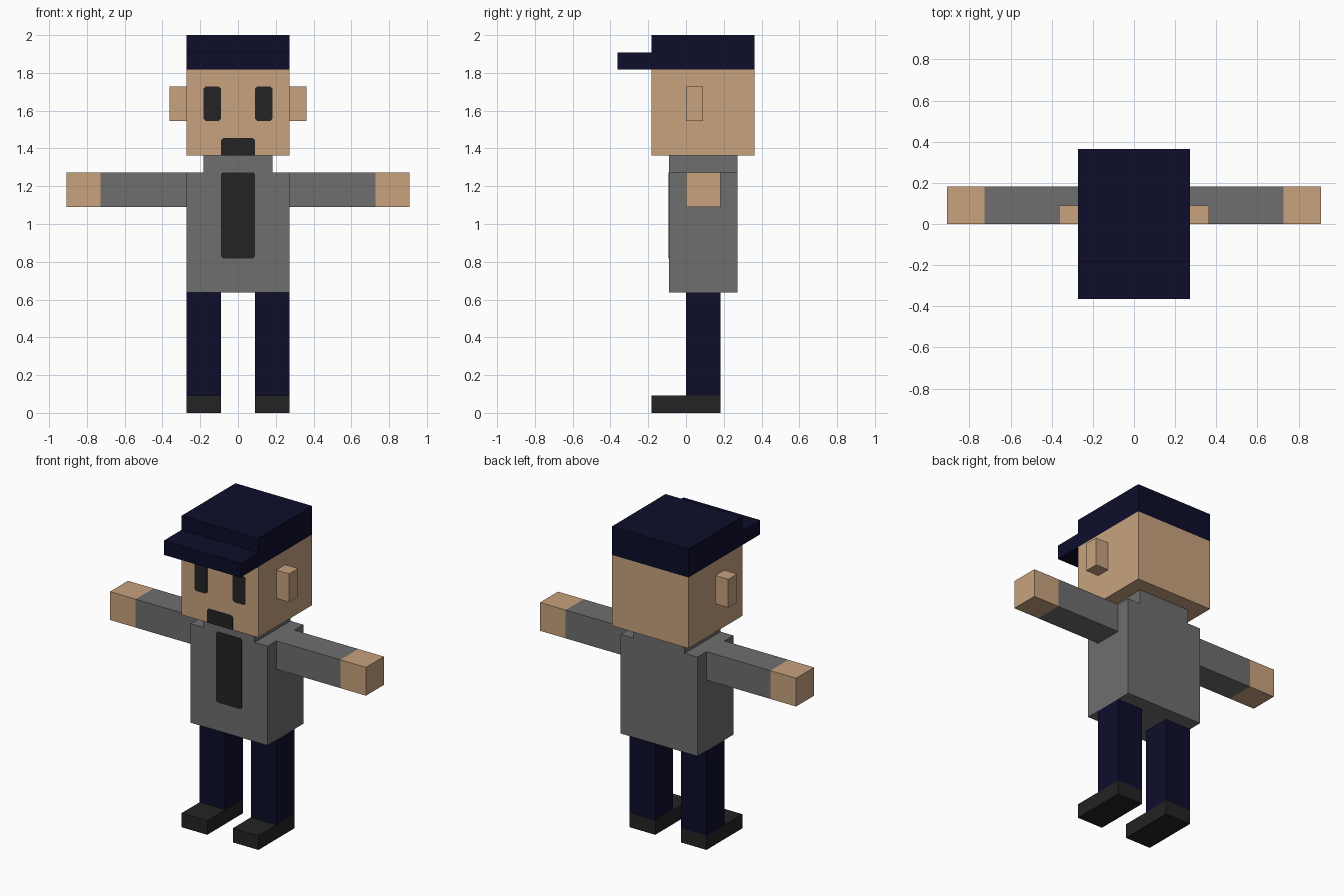
import bpy, bmesh

if "Cube" in bpy.data.objects:
    bpy.data.objects.remove(bpy.data.objects["Cube"])

U = 1 / 11  # one block of the design grid; the figure is 22 blocks tall


def material(name, rgb):
    m = bpy.data.materials.new(name)
    m.diffuse_color = (*rgb, 1)
    m.use_nodes = True
    m.node_tree.nodes["Principled BSDF"].inputs["Base Color"].default_value = m.diffuse_color
    return m


SKIN = material("skin", (0.58, 0.365, 0.21))
NAVY = material("navy cloth", (0.004, 0.004, 0.024))
GREY = material("grey cloth", (0.156, 0.156, 0.156))
BLACK = material("soft black", (0.017, 0.017, 0.017))


def finish(name, bm, mat):
    bmesh.ops.recalc_face_normals(bm, faces=bm.faces)
    me = bpy.data.meshes.new(name)
    bm.to_mesh(me)
    bm.free()
    me.materials.append(mat)
    ob = bpy.data.objects.new(name, me)
    bpy.context.collection.objects.link(ob)
    return ob


def box(name, mat, x, y, z):
    """Box between (min, max) pairs given in blocks."""
    bm = bmesh.new()
    bmesh.ops.create_cube(bm, size=1)
    for v in bm.verts:
        v.co = [U * (r[0] if c < 0 else r[1]) for c, r in zip(v.co, (x, y, z))]
    return finish(name, bm, mat)


def plate(name, mat, x, z, y, clip_bottom=True):
    """Thin front plate with clipped corners, lying on the plane y (blocks)."""
    c = 0.12
    b = c if clip_bottom else 0
    (x0, x1), (z0, z1) = x, z
    outline = [(x0 + b, z0), (x1 - b, z0), (x1, z0 + b), (x1, z1 - c),
               (x1 - c, z1), (x0 + c, z1), (x0, z1 - c), (x0, z0 + b)]
    outline = list(dict.fromkeys(outline))
    bm = bmesh.new()
    face = bm.faces.new([bm.verts.new((px * U, y * U, pz * U)) for px, pz in outline])
    ext = bmesh.ops.extrude_face_region(bm, geom=[face])
    for v in ext["geom"]:
        if isinstance(v, bmesh.types.BMVert):
            v.co.y -= 0.002
    return finish(name, bm, mat)


# Head and cap
box("head", SKIN, (-3, 3), (-2, 4), (15, 20))
box("cap", NAVY, (-3, 3), (-2, 4), (20, 22))
box("cap_brim", NAVY, (-3, 3), (-4, -2), (20, 21))
plate("mouth", BLACK, (-1, 1), (15, 16), -2, clip_bottom=False)

# Body
box("neck", GREY, (-2, 2), (-1, 3), (14, 15))
box("torso", GREY, (-3, 3), (-1, 3), (7, 14))
plate("tie", BLACK, (-1, 1), (9, 14), -1)

# Paired parts
for side, s in (("left", 1), ("right", -1)):
    def span(a, b):
        return tuple(sorted((a * s, b * s)))

    box(side + "_ear", SKIN, span(3, 4), (0, 1), (17, 19))
    plate(side + "_eye", BLACK, span(1, 2), (17, 19), -2)
    box(side + "_arm", GREY, span(3, 8), (0, 2), (12, 14))
    box(side + "_hand", SKIN, span(8, 10), (0, 2), (12, 14))
    box(side + "_leg", NAVY, span(1, 3), (0, 2), (1, 7))
    box(side + "_shoe", BLACK, span(1, 3), (-2, 2), (0, 1))
